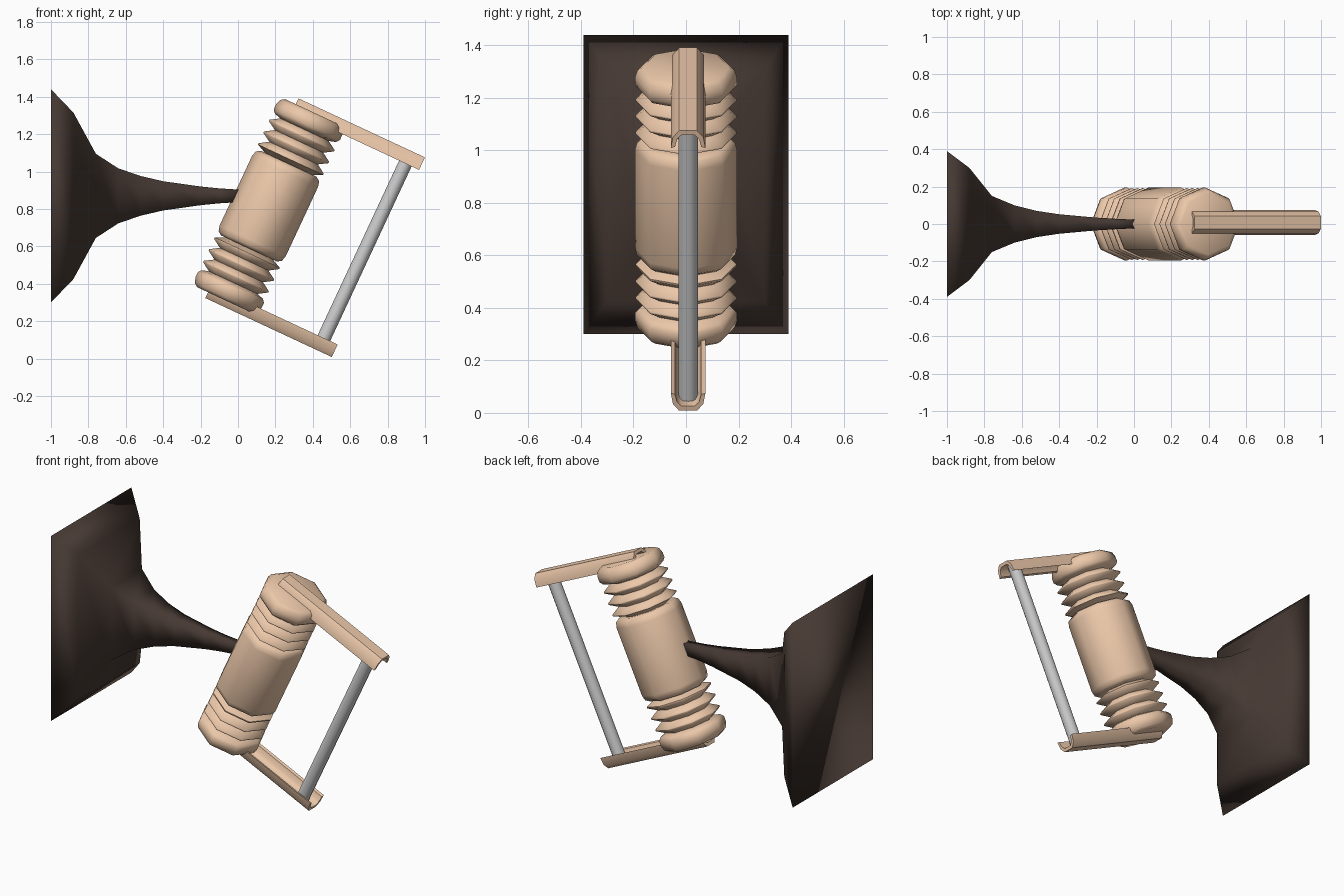
import bpy, bmesh, math
from mathutils import Matrix

if "Cube" in bpy.data.objects:
    bpy.data.objects.remove(bpy.data.objects["Cube"])

TILT = Matrix.Translation((0.165, 0, 0.815)) @ Matrix.Rotation(math.radians(25), 4, 'Y')


def material(name, rgb):
    m = bpy.data.materials.new(name)
    m.diffuse_color = (*rgb, 1)
    m.use_nodes = True
    m.node_tree.nodes["Principled BSDF"].inputs["Base Color"].default_value = m.diffuse_color
    return m


tan = material("tan_ceramic", (0.84, 0.58, 0.40))
brown = material("dark_brown", (0.06, 0.04, 0.032))


def loft(name, rings, mat=None, angle=60, matrix=Matrix()):
    """Skin a list of closed rings and cap both ends."""
    bm = bmesh.new()
    vs = [[bm.verts.new(p) for p in ring] for ring in rings]
    n = len(vs[0])
    for a, b in zip(vs, vs[1:]):
        for i in range(n):
            j = (i + 1) % n
            bm.faces.new((a[i], a[j], b[j], b[i]))
    bm.faces.new(vs[0][::-1])
    bm.faces.new(vs[-1])
    bmesh.ops.recalc_face_normals(bm, faces=bm.faces)
    me = bpy.data.meshes.new(name)
    bm.to_mesh(me)
    bm.free()
    ob = bpy.data.objects.new(name, me)
    bpy.context.collection.objects.link(ob)
    ob.matrix_world = matrix
    if mat:
        me.materials.append(mat)
    bpy.ops.object.select_all(action='DESELECT')
    ob.select_set(True)
    bpy.context.view_layer.objects.active = ob
    bpy.ops.object.shade_smooth_by_angle(angle=math.radians(angle))
    return ob


def turned(name, profile, sides, mat=None, centre=(0, 0)):
    """Lathe (radius, height) points around the tilted axis."""
    rings = [[(centre[0] + r * math.cos(math.tau * i / sides),
               centre[1] + r * math.sin(math.tau * i / sides), z)
              for i in range(sides)] for r, z in profile]
    return loft(name, rings, mat, 60, TILT)


# Octagonal ribbed insulator, mirrored about its middle
half = [(0.195, 0.205), (0.187, 0.235), (0.165, 0.25), (0.14, 0.25)]
for peak in (0.278, 0.347, 0.416):
    half += [(0.192, peak - 0.004), (0.192, peak + 0.004), (0.143, peak + 0.035)]
half += [(0.18, 0.462), (0.195, 0.48), (0.195, 0.51), (0.185, 0.54), (0.163, 0.555)]
turned("ribbed_insulator", [(r, -z) for r, z in reversed(half)] + half, 8, tan)

# Channel arms on both ends, open towards the rod
section = [(-0.066, 0.515), (-0.058, 0.56), (-0.034, 0.589), (0.034, 0.589),
           (0.058, 0.56), (0.066, 0.515), (0.05, 0.52), (0.042, 0.552),
           (0.025, 0.57), (-0.025, 0.57), (-0.042, 0.552), (-0.05, 0.52)]
for name, s in (("upper_arm", 1), ("lower_arm", -1)):
    rings = [[(x, y + 0.008, z * s) for y, z in section] for x in (-0.10, 0.646)]
    loft(name, rings, tan, 50, TILT)

# Grey rod joining the arm ends
turned("rod", [(0.037, -0.575), (0.037, 0.575)], 12, None, (0.565, 0.008))

# Flared wall mount: rectangular sections of (x, half y, half z)
flare = [(-1, 0.39, 0.57), (-0.88, 0.30, 0.445), (-0.76, 0.15, 0.225),
         (-0.64, 0.10, 0.147), (-0.52, 0.07, 0.106), (-0.4, 0.052, 0.078),
         (-0.2, 0.034, 0.05), (-0.1, 0.028, 0.04), (0.01, 0.023, 0.033)]
loft("wall_mount", [[(x, -w, 0.87 - h), (x, w, 0.87 - h), (x, w, 0.87 + h), (x, -w, 0.87 + h)]
                    for x, w, h in flare], brown, 180)
